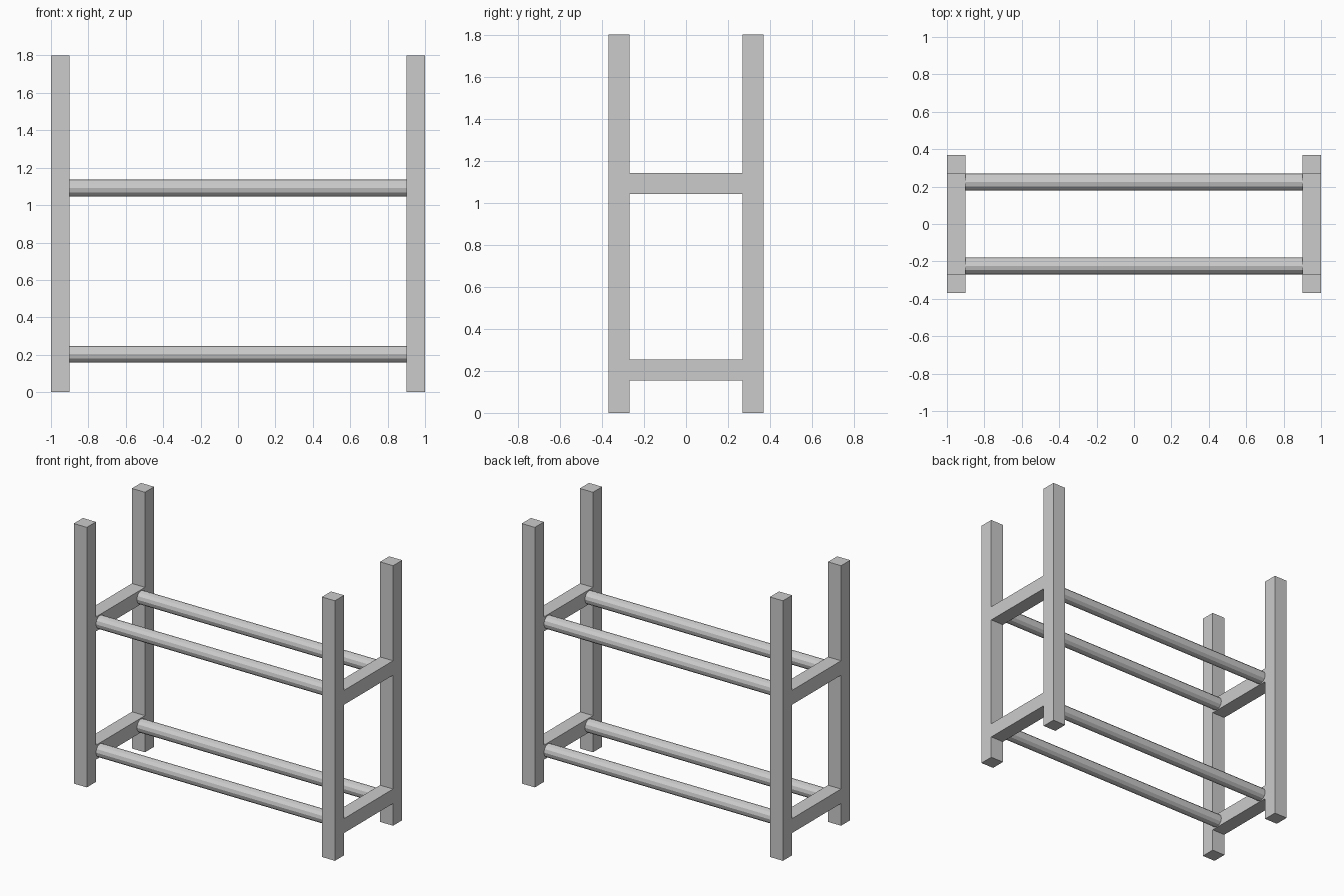
import bpy
from math import pi

if "Cube" in bpy.data.objects:
    bpy.data.objects.remove(bpy.data.objects["Cube"])


def box(name, lo, hi):
    bpy.ops.mesh.primitive_cube_add(size=1, location=[(a + b) / 2 for a, b in zip(lo, hi)])
    ob = bpy.context.object
    ob.name = name
    ob.scale = [b - a for a, b in zip(lo, hi)]
    bpy.ops.object.transform_apply(location=False, rotation=False, scale=True)


def rod(name, y, z, length, radius):
    bpy.ops.mesh.primitive_cylinder_add(vertices=12, radius=radius, depth=length,
                                        location=(0, y, z), rotation=(0, pi / 2, 0))
    bpy.context.object.name = name


X_OUT, X_IN = 1.0, 0.9
Y_OUT, Y_IN = 0.368, 0.268
HEIGHT = 1.8
LEVELS = {"lower": 0.204, "upper": 1.092}

for side, sx in (("left", -1), ("right", 1)):
    x0, x1 = sorted((sx * X_IN, sx * X_OUT))
    # Corner posts
    for end, sy in (("front", -1), ("back", 1)):
        y0, y1 = sorted((sy * Y_IN, sy * Y_OUT))
        box(f"{end}_{side}_post", (x0, y0, 0), (x1, y1, HEIGHT))
    # Side crossbars between the posts
    for level, z in LEVELS.items():
        box(f"{level}_{side}_crossbar", (x0, -Y_IN, z - 0.05), (x1, Y_IN, z + 0.05))

# Long round rails
for level, z in LEVELS.items():
    for end, sy in (("front", -1), ("back", 1)):
        rod(f"{level}_{end}_rail", sy * 0.224, z - 0.001, 2 * X_IN, 0.045)
